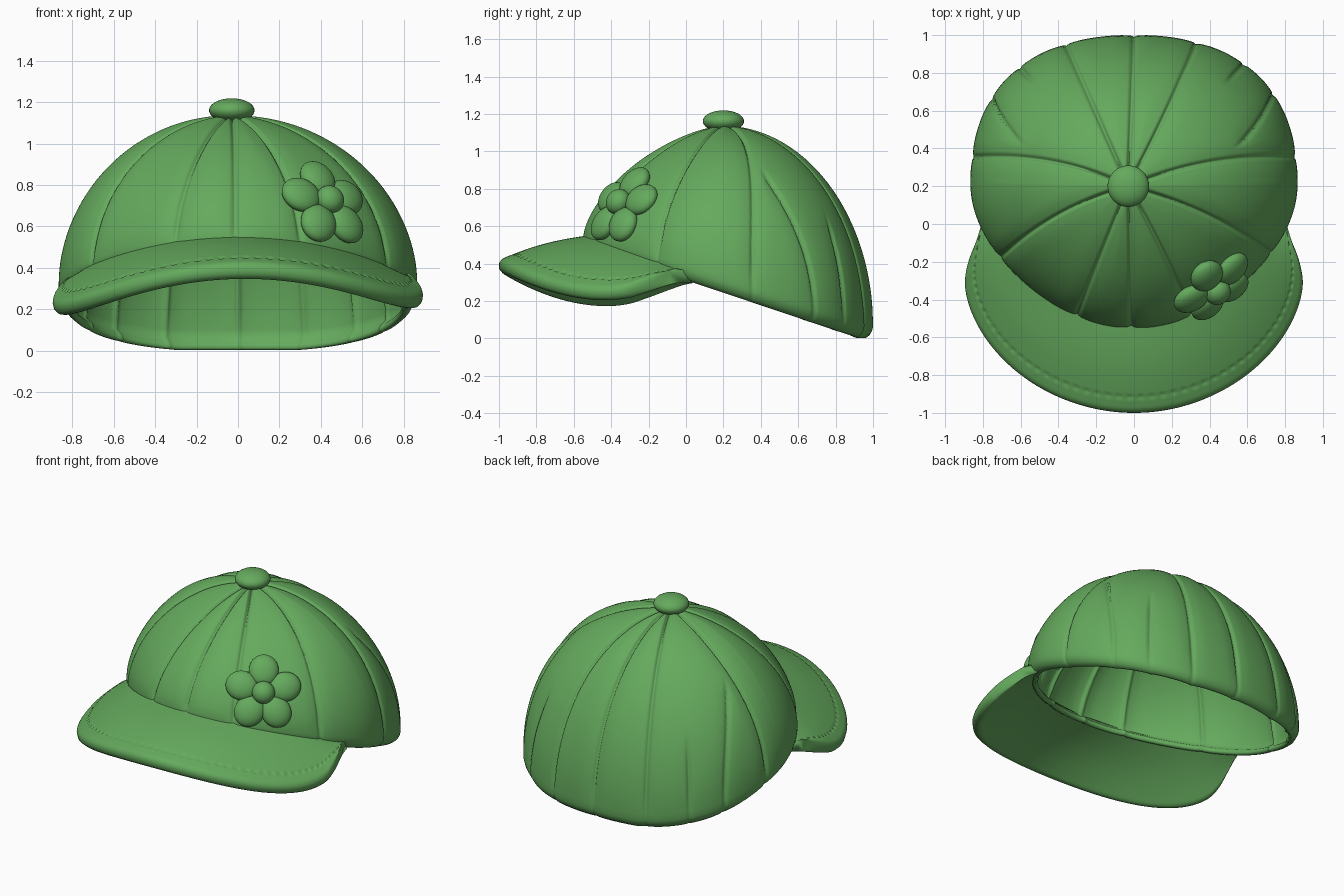
import bpy, bmesh, math
from mathutils import Vector, Matrix

if "Cube" in bpy.data.objects:
    bpy.data.objects.remove(bpy.data.objects["Cube"], do_unlink=True)

green = bpy.data.materials.new("leaf green")
green.use_nodes = True
COLOR = (0.13, 0.40, 0.11, 1)
green.diffuse_color = COLOR
green.node_tree.nodes["Principled BSDF"].inputs["Base Color"].default_value = COLOR

APEX = Vector((-0.03, 0.2, 1.135))
# seams: angle at rim, angle near the crown, radius fraction where the seam starts
SEAMS = [(90, 90, 0), (114, 114, 0), (68, 65, 0), (170, 154, 0), (10, 25, 0),
         (212, 198, 0), (330, 342, 0), (249, 249, 0), (269, 270, 0), (291, 294, 0),
         (132, 132, 0.87), (50, 50, 0.84), (147, 188, 0.7), (35, -8, 0.66)]


def finish(bm, name):
    bmesh.ops.recalc_face_normals(bm, faces=bm.faces)
    mesh = bpy.data.meshes.new(name)
    bm.to_mesh(mesh)
    bm.free()
    mesh.materials.append(green)
    mesh.polygons.foreach_set("use_smooth", [True] * len(mesh.polygons))
    ob = bpy.data.objects.new(name, mesh)
    bpy.context.collection.objects.link(ob)


def loft(name, rows):
    """Skin rings of points and cap both ends."""
    bm = bmesh.new()
    grid = [[bm.verts.new(p) for p in row] for row in rows]
    n = len(rows[0])
    for a, b in zip(grid, grid[1:]):
        for i in range(n):
            j = (i + 1) % n
            bm.faces.new((a[i], a[j], b[j], b[i]))
    bm.faces.new(grid[0])
    bm.faces.new(grid[-1])
    finish(bm, name)


def rim_point(t):
    """Lower edge of the crown at angle t."""
    s = math.sin(t)
    k = 1 + (0.05 if s > 0 else -0.04) * math.sin(2 * t) ** 2
    depth = 0.78 if s > 0 else 0.77
    x, y = 0.865 * k * math.cos(t), 0.22 + depth * k * s
    return Vector((x, y, max(0.0, 0.305 - 0.315 * y)))


def seam_relief(t, f):
    """Slightly puffed panels with a narrow groove on each seam."""
    relief = 0.004
    for rim, top, start in SEAMS:
        fade = 1 if not start else max(0, min(1, (f - start) / 0.08))
        if not fade:
            continue
        a = math.radians(top + (rim - top) * f)
        gap = abs((t - a + math.pi) % math.tau - math.pi) * f * 0.8
        if gap < 0.2:
            puff = 0.006 if start else 0.01
            d = 0.004 - fade * (0.018 * math.exp(-(gap / 0.01) ** 2)
                                + puff * min(1, 2 * f) * math.exp(-(gap / 0.05) ** 2))
            relief = min(relief, d)
    return relief


def dome(t, phi, inset=0.0, relief=True):
    """Point on the crown: phi 0 is the top, pi/2 the widest ring."""
    n = 2 - 0.42 * max(0, -math.sin(t))
    f, h = math.sin(phi) ** (2 / n), max(0, math.cos(phi)) ** (2 / n)
    base = rim_point(t) + Vector((0, 0, 0.06))
    p = APEX.lerp(base, f)
    p.z = base.z + (APEX.z - base.z) * h
    calm = 1 - 0.6 * max(0, phi / (math.pi / 2) - 0.9) / 0.1
    d = (seam_relief(t, f) * calm if relief else 0) - inset
    return p + d * Vector((math.cos(t) * f, math.sin(t) * f, math.cos(phi)))


# Crown: outer skin, rounded lip, thin inner skin
COLS, ROWS = 480, 40
angles = [math.tau * i / COLS for i in range(COLS)]
phis = [math.pi / 2 * (0.03 + 0.97 * i / ROWS) for i in range(ROWS + 1)]
LIP = [(0.005, 0.02), (0.017, 0.042), (0.038, 0.058), (0.054, 0.058), (0.064, 0.045), (0.054, 0.025)]
rows = [[dome(t, p) for t in angles] for p in phis]
for inset, drop in LIP:
    rows.append([dome(t, math.pi / 2, inset) - Vector((0, 0, drop)) for t in angles])
rows += [[dome(t, p, 0.022) for t in angles] for p in reversed(phis)]
loft("crown", rows)


# Visor: a curved plate, slightly tilted, with rounded edge and a dashed stitch groove
def visor_section(u, index):
    t = math.radians(270 + 75 * u)
    inner = rim_point(t) + Vector((0, 0, 0.045 - 0.02 * abs(u) ** 3))
    inner -= 0.03 * Vector((math.cos(t), math.sin(t), 0))
    a = math.radians(110 * u)
    c = math.cos(a)
    reach = math.copysign(abs(c) ** 1.15, c)
    outer = Vector((0.89 * math.sin(a), -0.3 - 0.7 * reach, 0.226 - 0.16 * c + 0.306 * c * c))
    outer.z += 0.02 * outer.x
    across = outer - inner
    length = across.length
    along = across / length
    normal = (Vector((0, 0, 1)) - along * along.z).normalized()
    edge = min(0.045, length * 0.4)
    stitch = 1 - 0.1 / length
    top, bottom = [], []
    for k in range(49):
        v = k / 48
        mid = inner.lerp(outer, v)
        mid.z += 0.02 * math.sin(math.pi * v) * min(1, length * 2)
        d = (1 - v) * length
        half = 0.028 + 0.016 * v
        if d < edge:
            half *= math.sqrt(max(0, 1 - (1 - d / edge) ** 2))
        dent = 0
        if stitch > 0.2 and index % 4 < 2:
            dent = 0.01 * math.exp(-((v - stitch) * length / 0.007) ** 2)
        top.append(mid + normal * (half - dent))
        bottom.append(mid - normal * half)
    return top + bottom[-2::-1]


STEPS = 220
loft("visor", [visor_section(-1 + 2 * i / STEPS, i) for i in range(STEPS + 1)])


def ellipsoid(name, radii, matrix):
    bm = bmesh.new()
    bmesh.ops.create_uvsphere(bm, u_segments=32, v_segments=20, radius=1)
    bm.transform(matrix @ Matrix.Diagonal((*radii, 1)))
    finish(bm, name)


# Button on top
ellipsoid("top_button", (0.11, 0.11, 0.058), Matrix.Translation(APEX + Vector((0, 0, 0.026))))

# Flower laid on the crown's surface
ft, fp = math.radians(-55.5), math.radians(66)
centre = dome(ft, fp, relief=False)
side = (dome(ft + 0.05, fp, relief=False) - centre).normalized()
down = dome(ft, fp + 0.05, relief=False) - centre
normal = down.cross(side).normalized()
up = normal.cross(side)
frame = Matrix((side, up, normal)).transposed().to_4x4()
frame.translation = centre + normal * 0.012
for i in range(5):
    spin = Matrix.Rotation(math.radians(93 + 72 * i), 4, "Z")
    lean = Matrix.Rotation(math.radians(7), 4, "Y")
    ellipsoid(f"flower_petal_{i + 1}", (0.1, 0.092, 0.052),
              frame @ spin @ lean @ Matrix.Translation((0.14, 0, 0.012)))
ellipsoid("flower_centre", (0.07, 0.07, 0.06), frame @ Matrix.Translation((0, 0, 0.035)))
